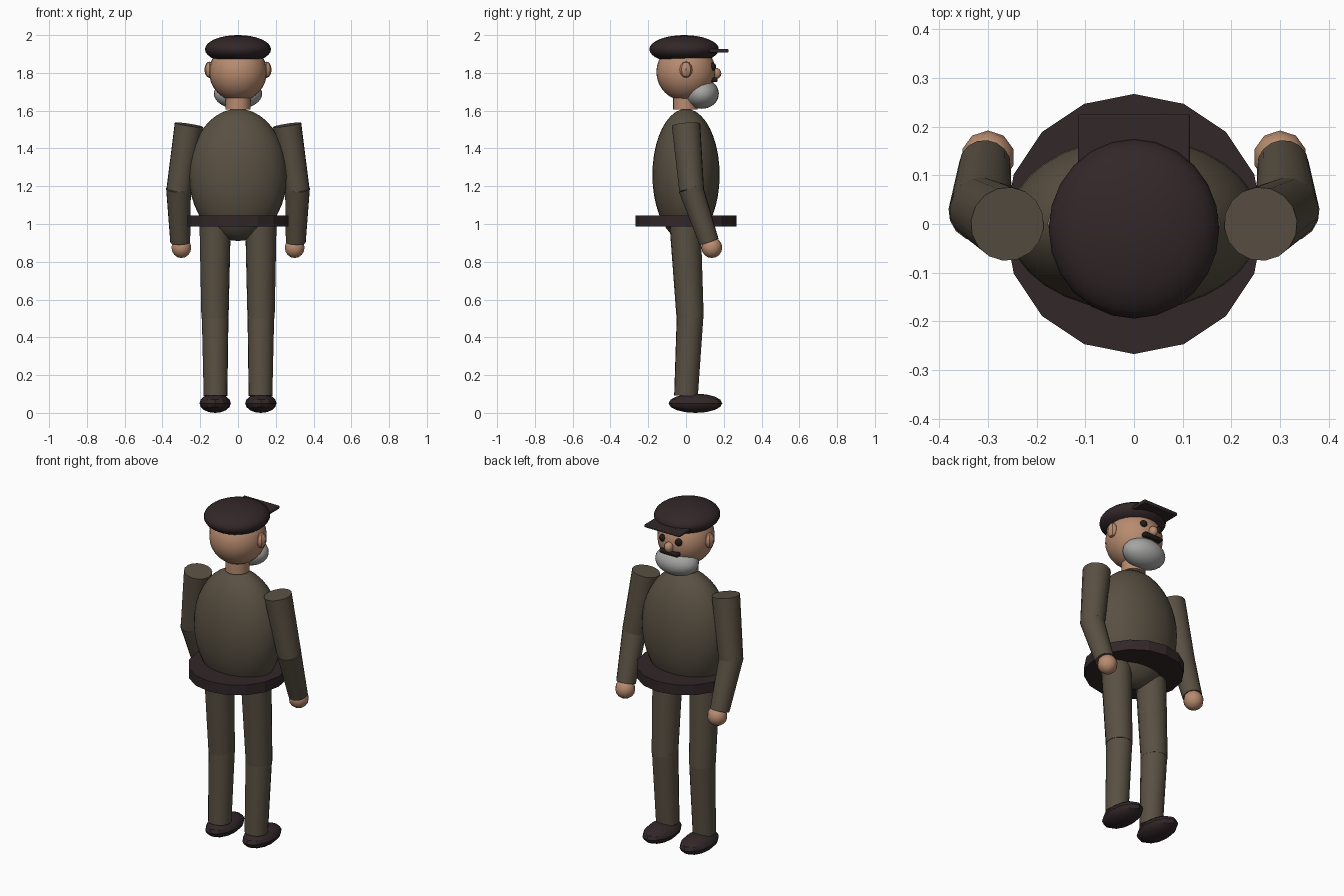
import bpy
import math
from mathutils import Vector

cube = bpy.data.objects.get("Cube")
if cube:
    bpy.data.objects.remove(cube, do_unlink=True)


def material(name, rgb):
    m = bpy.data.materials.new(name)
    m.use_nodes = True
    color = (*rgb, 1)
    m.diffuse_color = color
    m.node_tree.nodes["Principled BSDF"].inputs["Base Color"].default_value = color
    return m


suit = material("olive brown cloth", (0.10, 0.08, 0.055))
leather = material("dark leather", (0.032, 0.02, 0.022))
skin = material("skin", (0.48, 0.26, 0.16))
grey = material("grey hair", (0.38, 0.38, 0.37))
black = material("near black", (0.015, 0.01, 0.01))


def finish(name, mat, angle):
    ob = bpy.context.object
    ob.name = name
    ob.data.materials.append(mat)
    if angle:
        bpy.ops.object.shade_smooth_by_angle(angle=math.radians(angle))
    return ob


def ball(name, mat, center, radii, segs=24, rings=16, angle=60):
    bpy.ops.mesh.primitive_uv_sphere_add(segments=segs, ring_count=rings, radius=1, location=center)
    ob = bpy.context.object
    ob.scale = radii
    bpy.ops.object.transform_apply(location=False, rotation=False, scale=True)
    return finish(name, mat, angle)


def limb(name, mat, start, end, r1, r2, sides=16):
    """Tapered cylinder running from start to end."""
    a, b = Vector(start), Vector(end)
    bpy.ops.mesh.primitive_cone_add(vertices=sides, radius1=r1, radius2=r2,
                                    depth=(b - a).length, location=(a + b) / 2)
    bpy.context.object.rotation_euler = (b - a).to_track_quat("Z", "Y").to_euler()
    return finish(name, mat, 40)


def box(name, mat, center, size, bevel):
    bpy.ops.mesh.primitive_cube_add(size=1, location=center)
    ob = bpy.context.object
    ob.scale = size
    bpy.ops.object.transform_apply(location=False, rotation=False, scale=True)
    mod = ob.modifiers.new("soft edges", "BEVEL")
    mod.width = bevel
    mod.segments = 2
    return finish(name, mat, 30)


# Body and belt
ball("torso", suit, (0, 0, 1.26), (0.26, 0.178, 0.35), 32, 20)
bpy.ops.mesh.primitive_cylinder_add(vertices=16, radius=0.267, depth=0.06, location=(0, 0, 1.016))
finish("belt", leather, 0)

# Head, beard and face
limb("neck", skin, (0, -0.005, 1.605), (0, -0.005, 1.72), 0.065, 0.065)
ball("head", skin, (0, 0, 1.805), (0.153, 0.157, 0.155))
ball("beard", grey, (0, 0.083, 1.69), (0.128, 0.091, 0.08))
ball("nose", skin, (0, 0.157, 1.797), (0.025, 0.03, 0.03), 12, 8)
box("moustache", black, (0, 0.15, 1.763), (0.12, 0.035, 0.025), 0.008)

# Cap with visor
ball("cap", leather, (0, -0.01, 1.925), (0.175, 0.184, 0.075))
box("cap_visor", leather, (0, 0.13, 1.917), (0.23, 0.19, 0.018), 0.005)

# Paired parts
for side, s in (("left", 1), ("right", -1)):
    ball(side + "_ear", skin, (s * 0.152, 0, 1.817), (0.026, 0.034, 0.043), 8, 6, 30)
    ball(side + "_eye", black, (s * 0.052, 0.142, 1.832), (0.021, 0.018, 0.021), 12, 8)

    shoulder = (s * 0.26, 0, 1.525)
    elbow = (s * 0.314, 0.03, 1.175)
    wrist = (s * 0.306, 0.122, 0.905)
    limb(side + "_upper_arm", suit, shoulder, elbow, 0.076, 0.066)
    limb(side + "_forearm", suit, (s * 0.315, 0.025, 1.19), wrist, 0.066, 0.053)
    ball(side + "_hand", skin, (s * 0.3, 0.137, 0.875), (0.055, 0.055, 0.055), 10, 8)

    knee = (s * 0.122, 0.022, 0.5)
    limb(side + "_thigh", suit, (s * 0.121, -0.005, 1.01), knee, 0.083, 0.072)
    limb(side + "_shin", suit, (s * 0.121, 0.022, 0.52), (s * 0.119, 0, 0.09), 0.071, 0.063)
    ball(side + "_shoe", leather, (s * 0.121, 0.05, 0.051), (0.083, 0.142, 0.051), 12, 8, 30)
